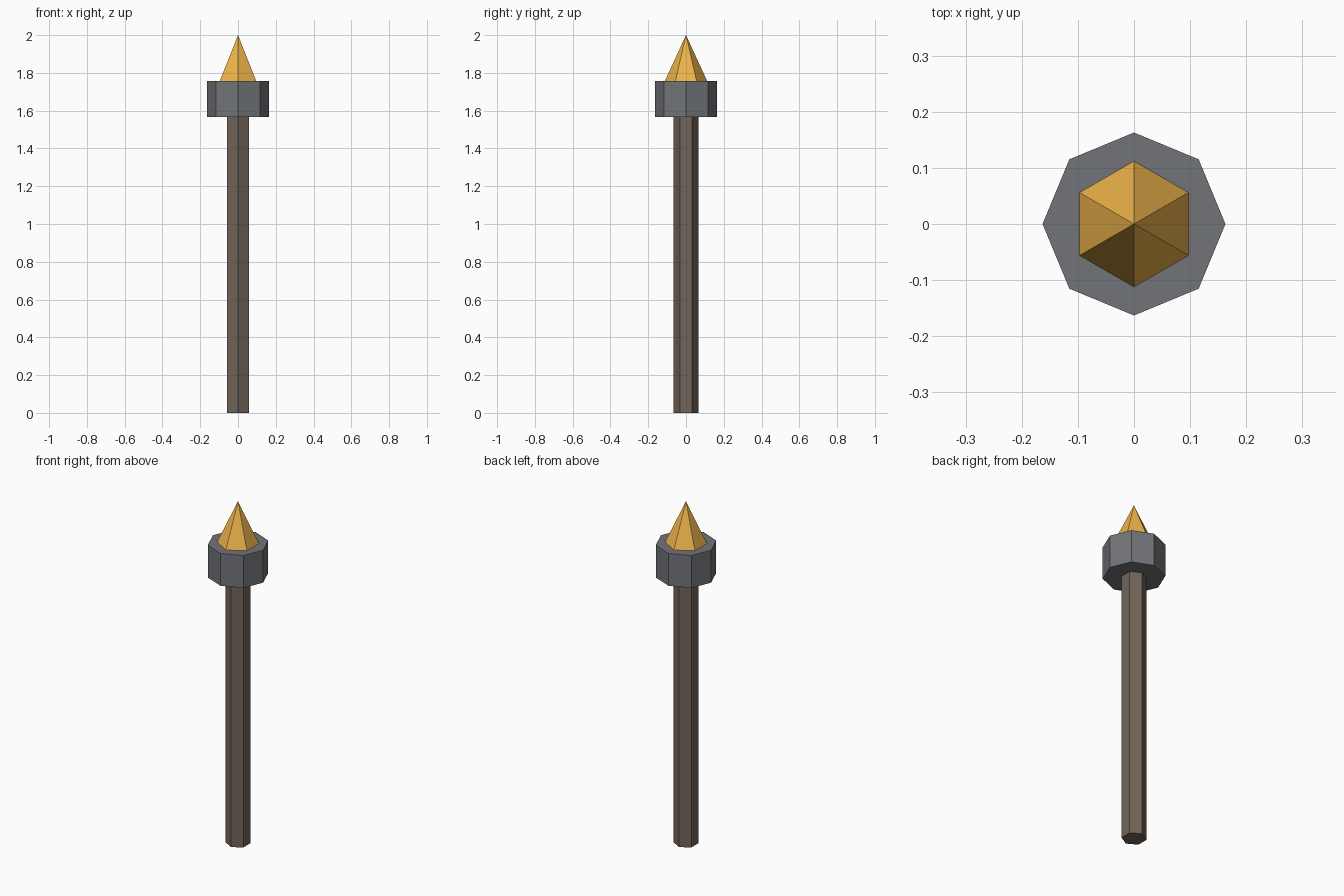
import bpy

if "Cube" in bpy.data.objects:
    bpy.data.objects.remove(bpy.data.objects["Cube"])


def paint(obj, name, rgb):
    mat = bpy.data.materials.new(name)
    mat.diffuse_color = (*rgb, 1)
    mat.use_nodes = True
    mat.node_tree.nodes["Principled BSDF"].inputs["Base Color"].default_value = mat.diffuse_color
    obj.data.materials.append(mat)


def prism(name, sides, r_bottom, r_top, z0, z1, rgb):
    # Flat-faced prism or pyramid, with its first corner on +y
    bpy.ops.mesh.primitive_cone_add(
        vertices=sides, radius1=r_bottom, radius2=r_top,
        depth=z1 - z0, location=(0, 0, (z0 + z1) / 2))
    obj = bpy.context.object
    obj.name = name
    paint(obj, name + "_colour", rgb)
    return obj


# Six-sided wooden handle
prism("handle", 6, 0.066, 0.066, 0.0, 1.567, (0.17, 0.13, 0.10))
# Eight-sided metal cup
prism("cup", 8, 0.163, 0.163, 1.567, 1.757, (0.17, 0.175, 0.19))
# Six-sided pointed flame
prism("flame", 6, 0.112, 0.0, 1.757, 2.0, (0.85, 0.45, 0.07))
